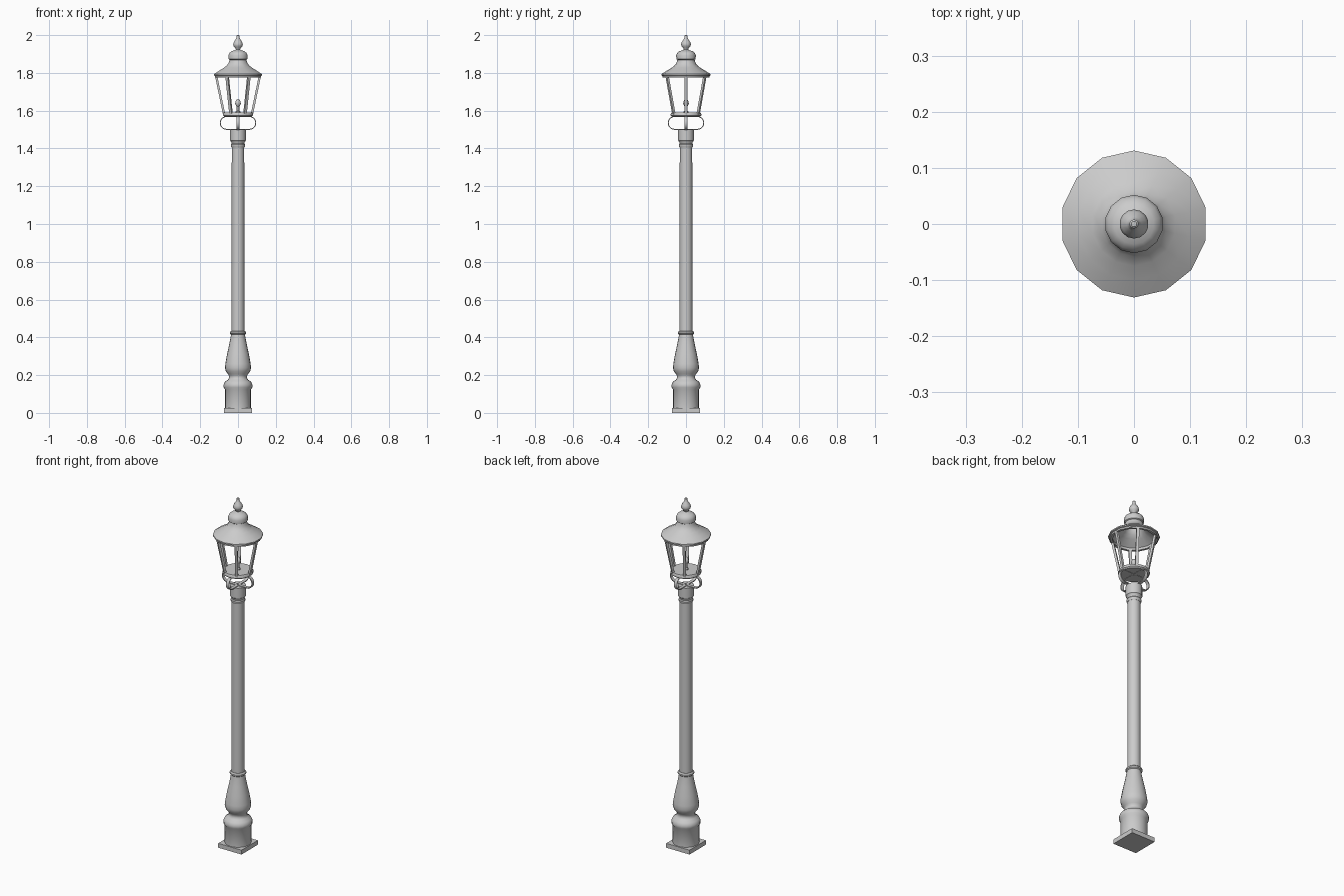
import bpy, bmesh, math
from mathutils import Vector, Matrix

if "Cube" in bpy.data.objects:
    bpy.data.objects.remove(bpy.data.objects["Cube"])


def finish(name, bm, smooth=True):
    bmesh.ops.recalc_face_normals(bm, faces=bm.faces[:])
    me = bpy.data.meshes.new(name)
    bm.to_mesh(me)
    bm.free()
    ob = bpy.data.objects.new(name, me)
    bpy.context.collection.objects.link(ob)
    if smooth:
        bpy.ops.object.select_all(action='DESELECT')
        ob.select_set(True)
        bpy.context.view_layer.objects.active = ob
        bpy.ops.object.shade_smooth_by_angle(angle=math.radians(35))
    return ob


def lathe(name, profile, sides=14, closed=False):
    """Revolve (radius, z) points; ends are capped, or joined if closed."""
    bm = bmesh.new()
    rings = []
    for r, z in profile:
        rings.append([bm.verts.new((r * math.cos(a), r * math.sin(a), z))
                      for a in (math.pi / 2 + 2 * math.pi * i / sides for i in range(sides))])
    pairs = list(zip(rings, rings[1:]))
    if closed:
        pairs.append((rings[-1], rings[0]))
    else:
        bm.faces.new(rings[0])
        bm.faces.new(rings[-1])
    for lo, hi in pairs:
        for i in range(sides):
            j = (i + 1) % sides
            bm.faces.new((lo[i], lo[j], hi[j], hi[i]))
    return finish(name, bm)


def ribbon(name, path, width, thick, angle):
    """Flat strip following (radius, z) points, turned round the z axis."""
    bm = bmesh.new()
    rot = Matrix.Rotation(angle, 3, 'Z')
    rings = []
    for i, (r, z) in enumerate(path):
        a, b = path[max(i - 1, 0)], path[min(i + 1, len(path) - 1)]
        t = Vector((b[0] - a[0], 0, b[1] - a[1])).normalized()
        n = Vector((-t.z, 0, t.x)) * thick / 2
        s = Vector((0, width / 2, 0))
        p = Vector((r, 0, z))
        rings.append([bm.verts.new(rot @ q) for q in (p + n + s, p + n - s, p - n - s, p - n + s)])
    bm.faces.new(rings[0])
    bm.faces.new(rings[-1])
    for lo, hi in zip(rings, rings[1:]):
        for i in range(4):
            j = (i + 1) % 4
            bm.faces.new((lo[i], lo[j], hi[j], hi[i]))
    return finish(name, bm)


# Square foot plate
bm = bmesh.new()
bmesh.ops.create_cube(bm, size=1, matrix=Matrix.Translation((0, 0, 0.0125)) @ Matrix.Diagonal((0.148, 0.148, 0.025, 1)))
finish("foot_plate", bm, False)

# Drum and vase-shaped base
lathe("base", [(0.069, 0.025), (0.069, 0.125), (0.076, 0.135), (0.076, 0.15), (0.069, 0.165),
               (0.054, 0.175), (0.048, 0.185), (0.048, 0.195), (0.053, 0.205), (0.064, 0.22),
               (0.069, 0.238), (0.067, 0.26), (0.058, 0.31), (0.047, 0.36), (0.039, 0.40),
               (0.037, 0.415), (0.043, 0.42), (0.043, 0.428), (0.036, 0.434)], 20)

# Post with collar
lathe("post", [(0.034, 0.42), (0.033, 1.412)], 20)
lathe("post_collar", [(0.034, 1.405), (0.038, 1.412), (0.038, 1.42), (0.034, 1.425),
                      (0.036, 1.435), (0.042, 1.442), (0.042, 1.50)], 20)

# Four looped brackets holding the lantern
arc = [(0.06 + 0.034 * math.cos(a), 1.535 + 0.034 * math.sin(a))
       for a in (math.radians(-90 + 18 * i) for i in range(11))]
loop = [(0.004, 1.501)] + arc + [(0.004, 1.569)]
for k in range(4):
    ribbon(f"bracket_{k + 1}", loop, 0.018, 0.005, k * math.pi / 2)

# Lantern floor and top frame
lathe("lantern_floor", [(0.074, 1.568), (0.081, 1.574), (0.081, 1.582), (0.077, 1.59)], 14)
lathe("lantern_frame", [(0.110, 1.775), (0.123, 1.775), (0.125, 1.79), (0.112, 1.79)], 14, True)

# Six slanted glazing bars
for k in range(6):
    ribbon(f"glazing_bar_{k + 1}", [(0.074, 1.582), (0.116, 1.785)], 0.015, 0.012, k * math.pi / 3)

# Burner
lathe("burner", [(0.012, 1.588), (0.012, 1.595), (0.007, 1.60), (0.007, 1.622), (0.011, 1.627),
                 (0.015, 1.637), (0.014, 1.648), (0.008, 1.658), (0.002, 1.661)], 12)

# Hollow flared roof
lathe("roof", [(0.124, 1.783), (0.131, 1.786), (0.131, 1.793), (0.10, 1.813), (0.075, 1.828),
               (0.058, 1.842), (0.049, 1.857), (0.045, 1.872), (0.038, 1.872), (0.043, 1.852),
               (0.054, 1.834), (0.072, 1.818), (0.10, 1.80)], 14, True)

# Vent cap and finial
lathe("vent_cap", [(0.044, 1.868), (0.051, 1.873), (0.052, 1.893), (0.047, 1.905),
                   (0.036, 1.914), (0.018, 1.92), (0.012, 1.922)], 14)
lathe("finial", [(0.018, 1.918), (0.012, 1.925), (0.015, 1.932), (0.024, 1.942), (0.026, 1.952),
                 (0.022, 1.964), (0.013, 1.977), (0.008, 1.987), (0.008, 1.997), (0.005, 2.0)], 14)
